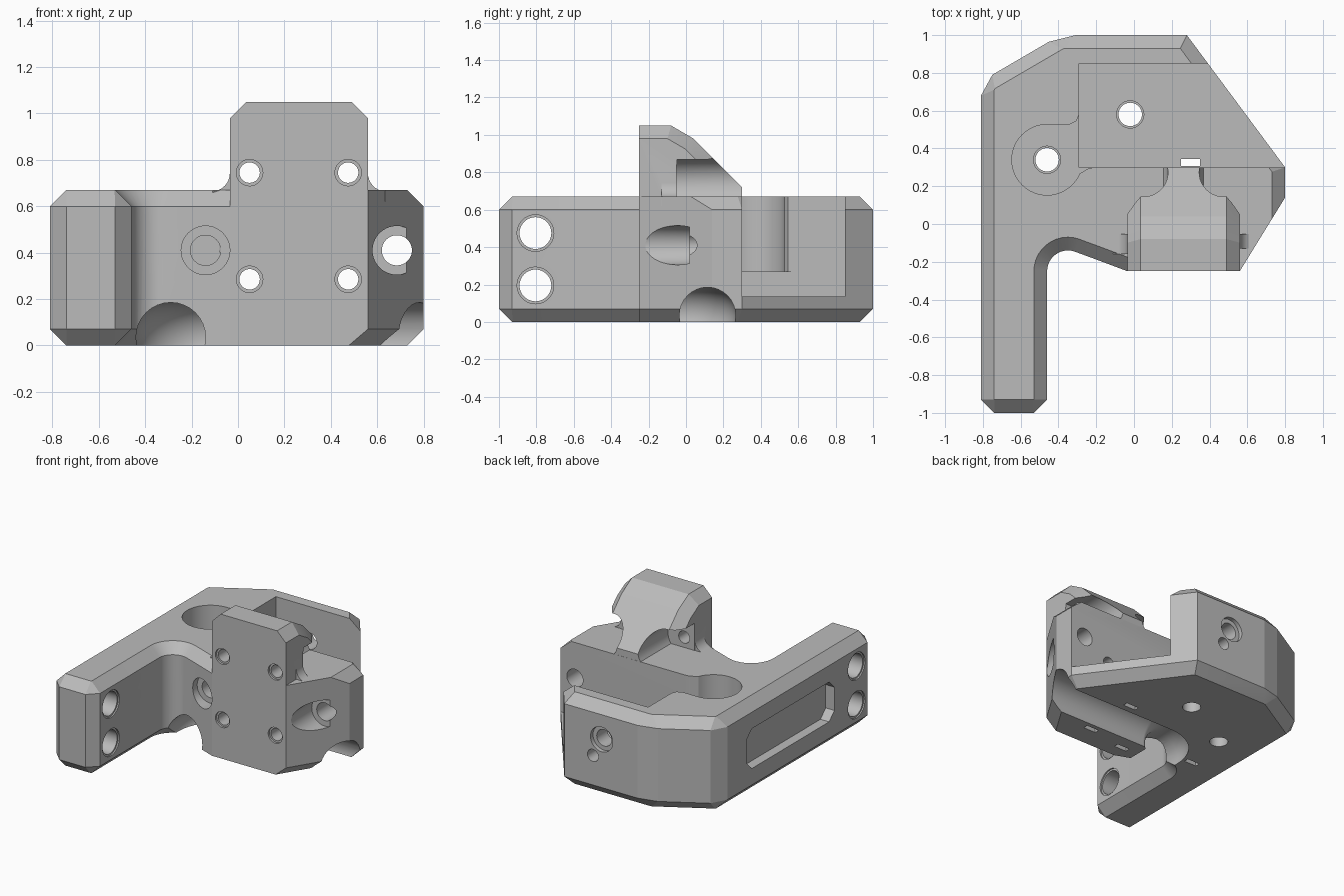
import bpy, bmesh, math
from mathutils import Vector

old = bpy.data.objects.get("Cube")
if old:
    bpy.data.objects.remove(old)

grey = bpy.data.materials.new("mid grey")
grey.use_nodes = True
grey.diffuse_color = (0.5, 0.5, 0.5, 1)
grey.node_tree.nodes["Principled BSDF"].inputs["Base Color"].default_value = (0.5, 0.5, 0.5, 1)


def inset(pts, dist):
    """Move each edge of a counter-clockwise polygon inward by its own distance."""
    out = []
    for i, p in enumerate(pts):
        p, q, r = Vector(p), Vector(pts[i - 1]), Vector(pts[(i + 1) % len(pts)])
        e, f = (p - q).normalized(), (r - p).normalized()
        a, b = dist[i - 1], dist[i]
        n, m = Vector((-e.y, e.x)), Vector((-f.y, f.x))
        det = n.x * m.y - n.y * m.x
        if abs(det) < 0.03:
            out.append(p + n * min(a, b))
        else:
            out.append(p + Vector(((a * m.y - b * n.y) / det, (b * n.x - a * m.x) / det)))
    return out


def skin(name, rings):
    """Closed solid through a series of matching rings of points."""
    bm = bmesh.new()
    rings = [[bm.verts.new(p) for p in ring] for ring in rings]
    for low, high in zip(rings, rings[1:]):
        for i in range(len(low)):
            j = (i + 1) % len(low)
            bm.faces.new((low[i], low[j], high[j], high[i]))
    bm.faces.new(rings[0][::-1])
    bm.faces.new(rings[-1])
    bmesh.ops.recalc_face_normals(bm, faces=bm.faces)
    mesh = bpy.data.meshes.new(name)
    bm.to_mesh(mesh)
    bm.free()
    mesh.materials.append(grey)
    ob = bpy.data.objects.new(name, mesh)
    bpy.context.collection.objects.link(ob)
    return ob


def stack(name, layers, place):
    return skin(name, [[place(p[0], p[1], h) for p in pts] for pts, h in layers])


def along_x(a, b, h): return (h, a, b)
def along_y(a, b, h): return (a, h, b)
def along_z(a, b, h): return (a, b, h)


def prism(pts, lo, hi, place=along_z):
    return stack("prism", [(pts, lo), (pts, hi)], place)


def box(x0, x1, y0, y1, z0, z1):
    return prism([(x0, y0), (x1, y0), (x1, y1), (x0, y1)], z0, z1)


def rod(a, b, r, lo, hi, place, sides=40):
    ring = [(a + r * math.cos(2 * math.pi * i / sides), b + r * math.sin(2 * math.pi * i / sides))
            for i in range(sides)]
    return prism(ring, lo, hi, place)


def combine(target, tool, op="DIFFERENCE"):
    mod = target.modifiers.new("combine", "BOOLEAN")
    mod.operation, mod.solver, mod.object = op, "EXACT", tool
    bpy.context.view_layer.objects.active = target
    bpy.ops.object.modifier_apply(modifier=mod.name)
    bpy.data.objects.remove(tool)


# Main body: outline with bevelled top and bottom edges
C = 0.07
arc = [(-0.35 + 0.11 * math.cos(math.radians(t)), -0.25 + 0.11 * math.sin(math.radians(t)))
       for t in range(180, 69, -10)]
outline = [(-0.81, -0.93), (-0.74, -1), (-0.53, -1), (-0.46, -0.93)] + arc + [(-0.2, -0.188)]
k = len(outline)
outline += [(-0.035, -0.25), (0.56, -0.25), (0.8, 0.14), (0.8, 0.3), (0.28, 1), (-0.31, 1),
            (-0.45, 0.965), (-0.75, 0.79), (-0.81, 0.68)]
top = [C] * len(outline)
# narrow corner facets taper almost to a point at the bevel's inner edge
top[0] = top[2] = 0.051
top[-4], top[-2] = 0.055, 0.047
bottom = top[:]
top[k] = top[k + 1] = 0
bottom[k - 1] = bottom[k] = 0
body = stack("bracket_body", [(inset(outline, bottom), 0), (outline, C), (outline, 0.6),
                              (inset(outline, top), 0.67)], along_z)

# Tower: sloped profile with bevelled upper rim
X0, X1 = -0.035, 0.56
profile = [(-0.25, 0.5), (0.299, 0.5), (0.299, 0.72), (0.04, 0.98), (-0.08, 1.05), (-0.25, 1.05)]
rim = inset(profile, [0, 0, C, C, C, 0])
tower = stack("tower", [(rim, X0), (profile, X0 + C), (profile, X1 - C), (rim, X1)], along_x)

# Screw-head clearances at the back of the tower
screws = (0.05, 0.475)
for x, side in zip(screws, (-1, 1)):
    combine(tower, rod(x, 0.745, 0.13, -0.05, 0.5, along_y))
    a, b = sorted((x, x + side * 0.2))
    combine(tower, box(a, b, -0.048, 0.52, 0.655, 0.868))
combine(body, tower, "UNION")

# Concave fillets where the tower meets the body
for x, side, y in ((X0, -1, -0.16), (X1, 1, -0.13)):
    curve = [(x + side * 0.075 * (1 - math.sin(t)), 0.665 + 0.08 * (1 - math.cos(t)))
             for t in [math.pi / 2 * i / 8 for i in range(9)]]
    fillet = prism(curve + [(x - side * 0.02, 0.745), (x - side * 0.02, 0.62), (x + side * 0.075, 0.62)],
                   y, -0.052, along_y)
    combine(body, fillet, "UNION")

# Main pocket, and the round pocket with its side channel
combine(body, box(-0.29, 1.2, 0.3, 0.85, 0.135, 0.8))
combine(body, rod(-0.46, 0.34, 0.187, 0.27, 0.75, along_z, 48))
channel = [(-0.46, 0.2), (-0.345, 0.2), (-0.29, 0.265), (-0.24, 0.295), (-0.2, 0.301), (-0.2, 0.58),
           (-0.29, 0.58), (-0.305, 0.545), (-0.34, 0.527), (-0.46, 0.527)]
combine(body, prism(channel, 0.27, 0.74))

# Cable channel below, running across and bending out to the front
R, bend = 0.15, 0.18
turns = [math.pi / 2 * (1 + i / 10) for i in range(11)]
path = [(1.1, 0.115, turns[0])]
path += [(-0.11 + bend * math.cos(t), -0.065 + bend * math.sin(t), t) for t in turns]
path += [(-0.29, -0.42, turns[-1])]
ring_angles = [2 * math.pi * j / 32 for j in range(32)]
rings = [[(x + R * math.cos(a) * math.cos(t), y + R * math.cos(a) * math.sin(t), 0.035 + R * math.sin(a))
          for a in ring_angles] for x, y, t in path]
combine(body, skin("cable_channel", rings))

# Screw holes through the front, with shallow wider mouths
for x in screws:
    for z in (0.285, 0.745):
        combine(body, rod(x, z, 0.044, -0.5, 1.2, along_y))
        combine(body, rod(x, z, 0.057, -0.5, -0.235, along_y))

# Recessed bolt holes in the two slanted walls and the back wall
for x, floor in ((-0.14, -0.12), (0.685, 0.02)):
    combine(body, rod(x, 0.41, 0.065, -0.5, 0.4, along_y))
    combine(body, rod(x, 0.41, 0.105, -0.5, floor, along_y))
combine(body, rod(-0.02, 0.42, 0.06, 0.8, 1.2, along_y))
combine(body, rod(-0.02, 0.42, 0.09, 0.97, 1.2, along_y))

# Vertical bolt holes in the pocket floors
for x, y, floor in ((-0.46, 0.34, 0.27), (-0.02, 0.58, 0.135)):
    combine(body, rod(x, y, 0.062, -0.2, 0.5, along_z))
    combine(body, rod(x, y, 0.072, floor - 0.02, 0.5, along_z))

# Arm holes and the long recess on the outer face
for z in (0.195, 0.475):
    combine(body, rod(-0.805, z, 0.085, -1, -0.3, along_x))
    for a, b in ((-1, -0.8), (-0.47, -0.3)):
        combine(body, rod(-0.805, z, 0.098, a, b, along_x))
ya, yb, za, zb, c = -0.55, 0.46, 0.19, 0.48, 0.06
recess = [(ya + c, za), (yb - c, za), (yb, za + c), (yb, zb - c), (yb - c, zb), (ya + c, zb),
          (ya, zb - c), (ya, za + c)]
combine(body, prism(recess, -1, -0.74, along_x))

# Small tie slots
for x, y, z in ((0.3, 0.325, 0.4), (0.31, -0.08, 0.2), (-0.01, -0.14, 0.2), (-0.5, 0.01, 0.15)):
    combine(body, box(x - 0.05, x + 0.05, y - 0.018, y + 0.018, -0.1, z))

# Smooth the round walls, keep flat facets crisp
bpy.ops.object.select_all(action="DESELECT")
body.select_set(True)
bpy.context.view_layer.objects.active = body
bpy.ops.object.shade_smooth_by_angle(angle=math.radians(13))
